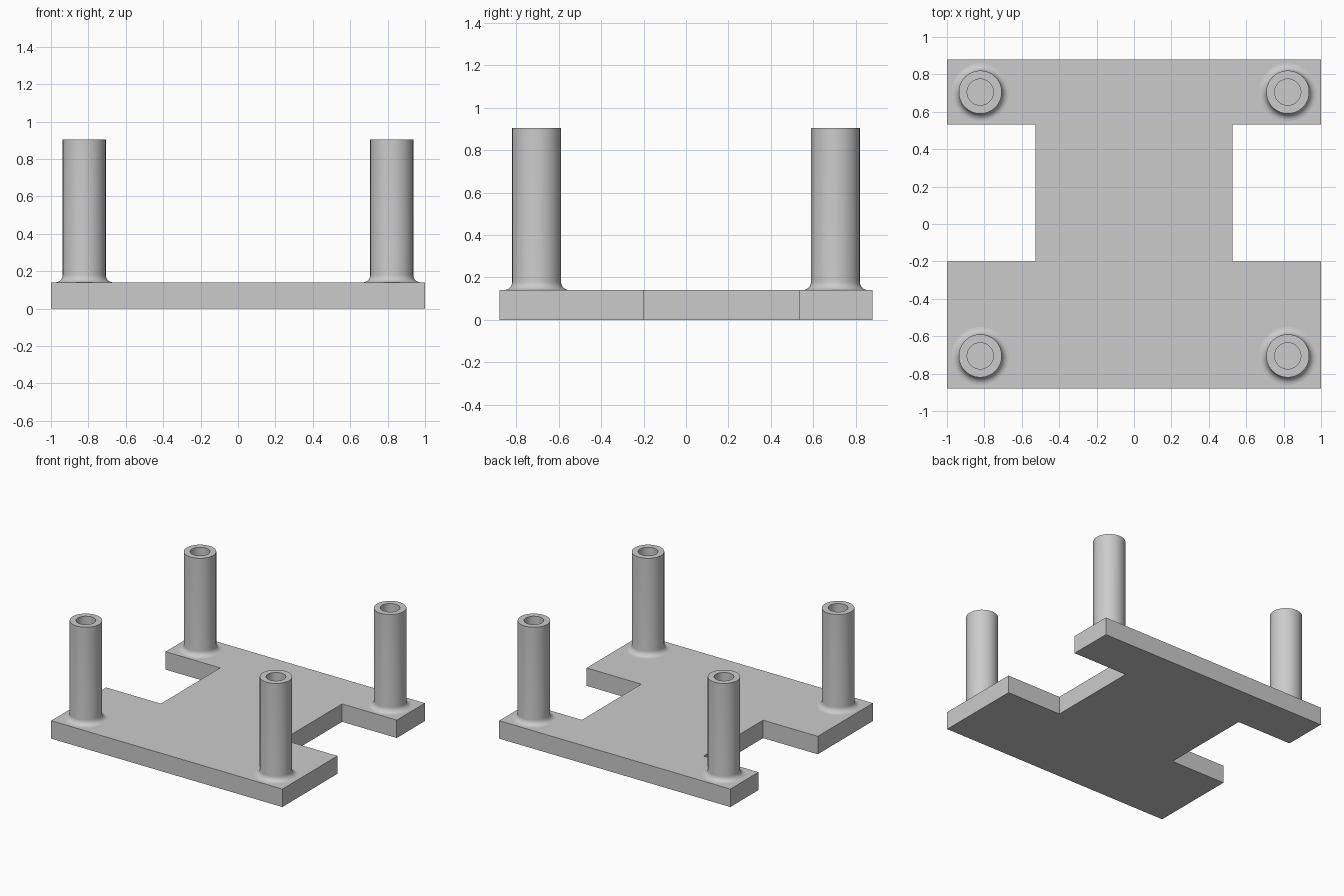
import bpy
import bmesh
from math import sin, cos, pi, radians

cube = bpy.data.objects.get("Cube")
if cube:
    bpy.data.objects.remove(cube, do_unlink=True)

PLATE_TOP = 0.14
POST_TOP = 0.905
POST_R, BORE_R, FILLET_R = 0.115, 0.07, 0.04
SEGMENTS = 64

grey = bpy.data.materials.new("light grey")
grey.use_nodes = True
colour = (0.6, 0.6, 0.6, 1)
grey.diffuse_color = colour
grey.node_tree.nodes["Principled BSDF"].inputs["Base Color"].default_value = colour


def make_object(name, bm):
    bmesh.ops.recalc_face_normals(bm, faces=bm.faces)
    mesh = bpy.data.meshes.new(name)
    bm.to_mesh(mesh)
    bm.free()
    mesh.materials.append(grey)
    obj = bpy.data.objects.new(name, mesh)
    bpy.context.collection.objects.link(obj)
    return obj


# Base plate: mirrored outline with a notch in each side, extruded upward
half = [(1, -0.88), (1, -0.2), (0.527, -0.2), (0.527, 0.533), (1, 0.533), (1, 0.88)]
outline = half + [(-x, y) for x, y in reversed(half)]
bm = bmesh.new()
face = bm.faces.new([bm.verts.new((x, y, 0)) for x, y in outline])
top = bmesh.ops.extrude_face_region(bm, geom=[face])["geom"]
bmesh.ops.translate(bm, vec=(0, 0, PLATE_TOP),
                    verts=[v for v in top if isinstance(v, bmesh.types.BMVert)])
make_object("base_plate", bm)


# Hollow post: closed profile (fillet, wall, rim, bore) spun around z
def make_post(name, x, y):
    foot = PLATE_TOP - 0.02
    profile = [(BORE_R, foot), (POST_R + FILLET_R, foot)]
    for i in range(9):
        a = i / 8 * pi / 2
        profile.append((POST_R + FILLET_R * (1 - sin(a)),
                        PLATE_TOP + FILLET_R * (1 - cos(a))))
    profile += [(POST_R, POST_TOP), (BORE_R, POST_TOP)]
    bm = bmesh.new()
    verts = [bm.verts.new((r, 0, z)) for r, z in profile]
    edges = [bm.edges.new((v, verts[i - 1])) for i, v in enumerate(verts)]
    bmesh.ops.spin(bm, geom=verts + edges, cent=(0, 0, 0), axis=(0, 0, 1),
                   angle=2 * pi, steps=SEGMENTS)
    bmesh.ops.remove_doubles(bm, verts=bm.verts, dist=0.0001)
    obj = make_object(name, bm)
    obj.location = (x, y, 0)
    return obj


posts = [make_post(f"{end}_{side}_post", sx * 0.822, sy * 0.705)
         for end, sy in (("front", -1), ("back", 1))
         for side, sx in (("left", 1), ("right", -1))]

bpy.ops.object.select_all(action="DESELECT")
for post in posts:
    post.select_set(True)
bpy.context.view_layer.objects.active = posts[0]
bpy.ops.object.shade_smooth_by_angle(angle=radians(35))
